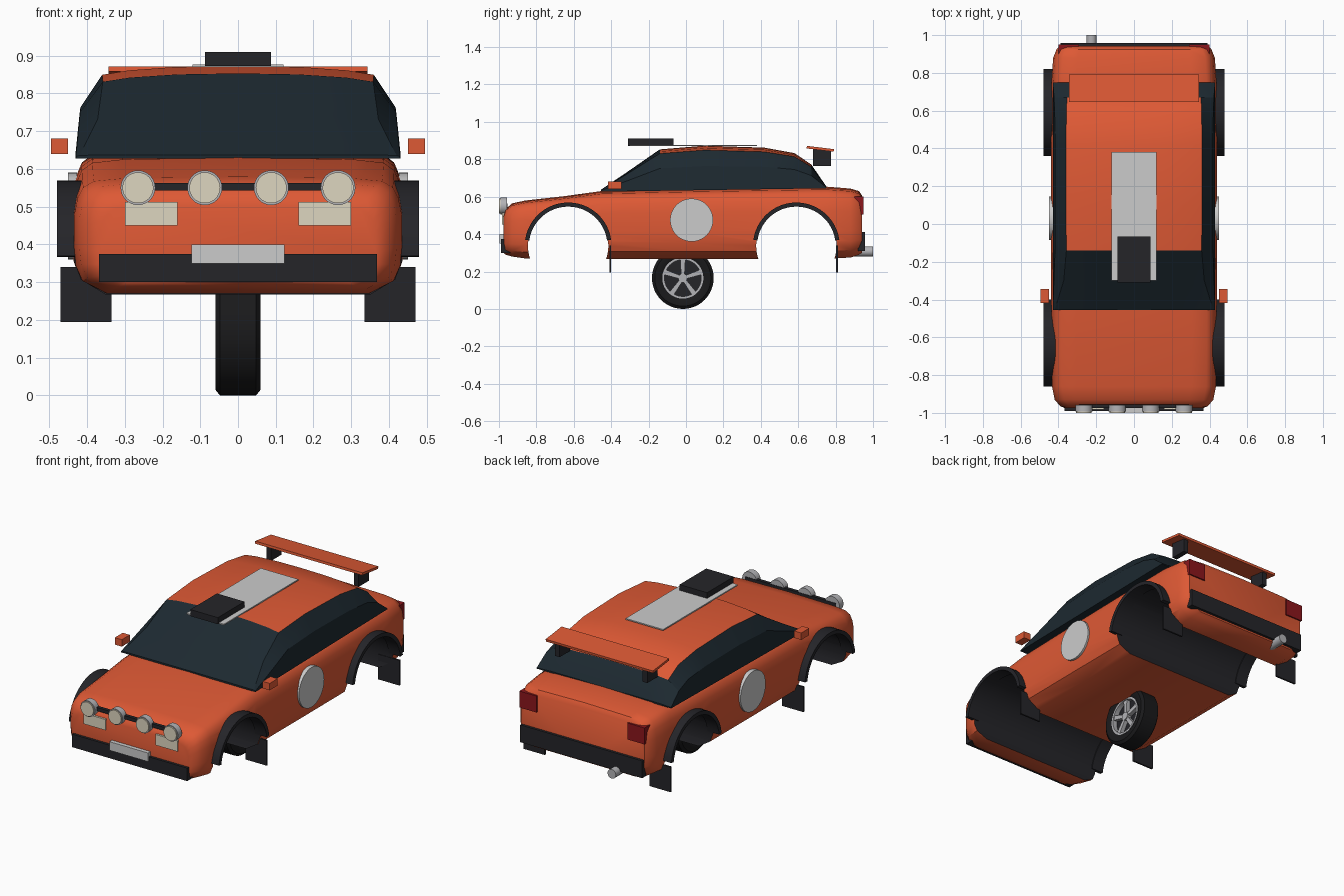
import bpy, bmesh, math
from mathutils import Matrix, Vector

if "Cube" in bpy.data.objects:
    bpy.data.objects.remove(bpy.data.objects["Cube"])

def material(name, r, g, b):
    m = bpy.data.materials.new(name)
    m.diffuse_color = (r, g, b, 1)
    m.use_nodes = True
    m.node_tree.nodes["Principled BSDF"].inputs["Base Color"].default_value = m.diffuse_color
    return m

ORANGE = material("orange_paint", .73, .10, .035)
GLASS = material("dark_glass", .012, .022, .03)
BLACK = material("black_plastic", .018, .018, .022)
RUBBER = material("rubber", .01, .01, .011)
WHITE = material("white", .65, .65, .62)
CREAM = material("cream_lens", .73, .67, .53)
RED = material("red_lens", .26, .008, .012)
METAL = material("metal", .45, .45, .47)

def finish(name, bm, *mats, smooth=None):
    bmesh.ops.recalc_face_normals(bm, faces=bm.faces[:])
    me = bpy.data.meshes.new(name)
    bm.to_mesh(me)
    bm.free()
    ob = bpy.data.objects.new(name, me)
    bpy.context.collection.objects.link(ob)
    for m in mats:
        me.materials.append(m)
    if smooth:
        shade(ob, smooth)
    return ob

def shade(ob, angle):
    bpy.ops.object.select_all(action='DESELECT')
    bpy.context.view_layer.objects.active = ob
    ob.select_set(True)
    bpy.ops.object.shade_smooth_by_angle(angle=math.radians(angle))

def box(name, x, y, z, mat, tilt=0):
    bm = bmesh.new()
    size = [b - a for a, b in (x, y, z)]
    mid = [(a + b) / 2 for a, b in (x, y, z)]
    bmesh.ops.create_cube(bm, size=1, matrix=Matrix.Translation(mid)
                          @ Matrix.Rotation(tilt, 4, 'X') @ Matrix.Diagonal((*size, 1)))
    return finish(name, bm, mat)

def pair(name, x, y, z, mat):
    box(name + "_right", x, y, z, mat)
    box(name + "_left", (-x[1], -x[0]), y, z, mat)

def cylinder(name, centre, r, length, axis, mat, sides=32):
    bm = bmesh.new()
    rot = Vector((0, 0, 1)).rotation_difference(Vector(axis)).to_matrix().to_4x4()
    bmesh.ops.create_cone(bm, cap_ends=True, segments=sides, radius1=r, radius2=r,
                          depth=length, matrix=Matrix.Translation(centre) @ rot)
    return finish(name, bm, mat, smooth=35)

def sweep(name, profile, cy, cz, mat, a0=0, a1=360, n=48):
    """Turn a closed (x, radius) profile around an axis along x."""
    bm = bmesh.new()
    full = a1 - a0 == 360
    rings = []
    for i in range(n if full else n + 1):
        a = math.radians(a0 + (a1 - a0) * i / n)
        rings.append([bm.verts.new((x, cy + r * math.cos(a), cz + r * math.sin(a)))
                      for x, r in profile])
    bridge(bm, rings, full)
    return finish(name, bm, mat, smooth=35)

def bridge(bm, rings, closed=False, pick=None):
    k = len(rings[0])
    for i in range(len(rings) if closed else len(rings) - 1):
        a, b = rings[i], rings[(i + 1) % len(rings)]
        for j in range(k):
            f = bm.faces.new((a[j], a[(j + 1) % k], b[(j + 1) % k], b[j]))
            if pick:
                f.material_index = pick(i, min(j, k - 1 - j))
    if not closed:
        bm.faces.new(rings[0])
        bm.faces.new(rings[-1])

def loft(name, sections, mats, smooth, pick=None):
    """Bridge symmetric sections: (y, half outline from bottom centre to top centre)."""
    bm = bmesh.new()
    rings = []
    for y, half in sections:
        pts = half + [(-x, z) for x, z in half[-2:0:-1]]
        rings.append([bm.verts.new((x, y, z)) for x, z in pts])
    bridge(bm, rings, pick=pick)
    return finish(name, bm, *mats, smooth=smooth)

# Lower body: y, bottom, top, half width
stations = [(-.975, .30, .50, .365), (-.965, .29, .53, .39), (-.93, .28, .56, .42),
            (-.86, .27, .575, .434), (-.65, .267, .598, .437), (-.45, .267, .625, .438),
            (0, .267, .635, .44), (.4, .267, .642, .44), (.75, .267, .648, .437),
            (.88, .275, .638, .428), (.925, .29, .625, .41), (.942, .30, .60, .395)]
outline = [(0, 0), (.8, 0), (.95, .11), (.99, .24), (1, .4), (1, .68),
           (.98, .82), (.945, .92), (.88, .975), (.7, 1), (0, 1.015)]
body = loft("body", [(y, [(u * w, zb + v * (zt - zb)) for u, v in outline])
                     for y, zb, zt, w in stations], (ORANGE, BLACK), None)

# Wheel arches cut right through the body, lined in black
WHEEL_Y, ARCH_Z = (-.63, .59), .337
for y in WHEEL_Y:
    cutter = cylinder("arch_cutter", (0, y, ARCH_Z), .215, 1.4, (1, 0, 0), ORANGE, 48)
    cutter.data.materials.append(BLACK)
    for f in cutter.data.polygons:
        f.material_index = 1
    cutter.hide_render = True
    mod = body.modifiers.new("arch", 'BOOLEAN')
    mod.operation, mod.solver, mod.object = 'DIFFERENCE', 'EXACT', cutter
    bpy.context.view_layer.objects.active = body
    bpy.ops.object.modifier_apply(modifier=mod.name)
    bpy.data.objects.remove(cutter)
shade(body, 35)

# Cabin: glass all round, painted roof panel
cabin = [(-.455, .637, .42), (-.30, .742, .372), (-.14, .853, .358), (.1, .873, .36),
         (.42, .862, .36), (.58, .833, .358), (.67, .772, .355), (.75, .655, .355)]
sections = []
for y, t, xe in cabin:
    zb = .627 + .015 * (y + .455)
    e = zb + (t - zb) * .9
    m = zb + (e - zb) * .6
    xm = .43 - .1 * (m - zb)
    sections.append((y, [(0, zb), (.43, zb), (xm, m), (xe, e),
                         (xe * .8, e + (t - e) * .5), (xe * .45, e + (t - e) * .88), (0, t)]))
loft("cabin", sections, (GLASS, ORANGE), 25,
     lambda i, j: 1 if 2 <= i <= 5 and j >= 3 else 0)

# Arch flares, mud flaps, door discs, mirrors
for s, side in ((1, "right"), (-1, "left")):
    for y, end in zip(WHEEL_Y, ("front", "rear")):
        sweep(f"{end}_flare_{side}", [(s * .405, .21), (s * .48, .21), (s * .48, .232),
              (s * .405, .232)], y, ARCH_Z, BLACK, 8, 172, 24)
    cylinder(f"door_disc_{side}", (s * .438, .03, .475), .115, .024, (1, 0, 0), WHITE, 40)
for y, end in ((-.405, "front"), (.807, "rear")):
    pair(f"{end}_mud_flap", (.335, .47), (y - .005, y + .005), (.195, .34), BLACK)
pair("mirror", (.45, .495), (-.418, -.345), (.64, .68), ORANGE)

# Front: bumper, plate, headlights, lamp bar
box("front_bumper", (-.368, .368), (-.99, -.93), (.30, .375), BLACK)
box("front_plate", (-.123, .123), (-.998, -.97), (.35, .40), WHITE)
pair("headlight", (.16, .30), (-.983, -.93), (.45, .512), CREAM)
box("lamp_bar", (-.29, .29), (-.975, -.955), (.543, .563), BLACK)
for i, x in enumerate((-.265, -.088, .088, .265)):
    cylinder(f"lamp_{i}", (x, -.975, .55), .046, .036, (0, 1, 0), METAL)
    cylinder(f"lamp_lens_{i}", (x, -.98, .55), .041, .04, (0, 1, 0), CREAM)

# Rear: bumper, lights, exhaust, wing
box("rear_bumper", (-.39, .39), (.92, .957), (.31, .41), BLACK)
pair("tail_light", (.29, .40), (.90, .95), (.505, .60), RED)
cylinder("exhaust", (-.225, .94, .307), .027, .12, (0, 1, 0), METAL, 12)
box("wing", (-.343, .343), (.645, .791), (.849, .863), ORANGE, math.radians(-7))
pair("wing_support", (.265, .295), (.68, .775), (.765, .853), BLACK)

# Roof scoop and stripe
box("roof_scoop", (-.088, .088), (-.31, -.067), (.872, .91), BLACK)
box("roof_stripe", (-.12, .12), (-.30, .38), (.870, .877), WHITE)

# Single wheel under the middle of the body
WY, WZ = -.017, .165
sweep("tyre", [(-.05, .108), (-.06, .125), (-.06, .15), (-.048, .165), (.048, .165),
               (.06, .15), (.06, .125), (.05, .108)], WY, WZ, RUBBER)
sweep("rim", [(-.05, .098), (-.05, .11), (.053, .11), (.053, .098)], WY, WZ, METAL)
cylinder("wheel_back", (0, WY, WZ), .1, .05, (1, 0, 0), BLACK)
cylinder("hub", (.02, WY, WZ), .024, .066, (1, 0, 0), METAL, 20)
bm = bmesh.new()
for k in range(5):
    a = math.radians(90 + 72 * k)
    d, n = Vector((0, math.cos(a), math.sin(a))), Vector((0, -math.sin(a), math.cos(a)))
    rings = [[bm.verts.new(Vector((x, WY, WZ)) + d * r + n * w * s)
              for x, s in ((.02, -1), (.048, -1), (.048, 1), (.02, 1))]
             for r, w in ((.012, .009), (.102, .014))]
    bridge(bm, rings)
finish("spokes", bm, METAL)
